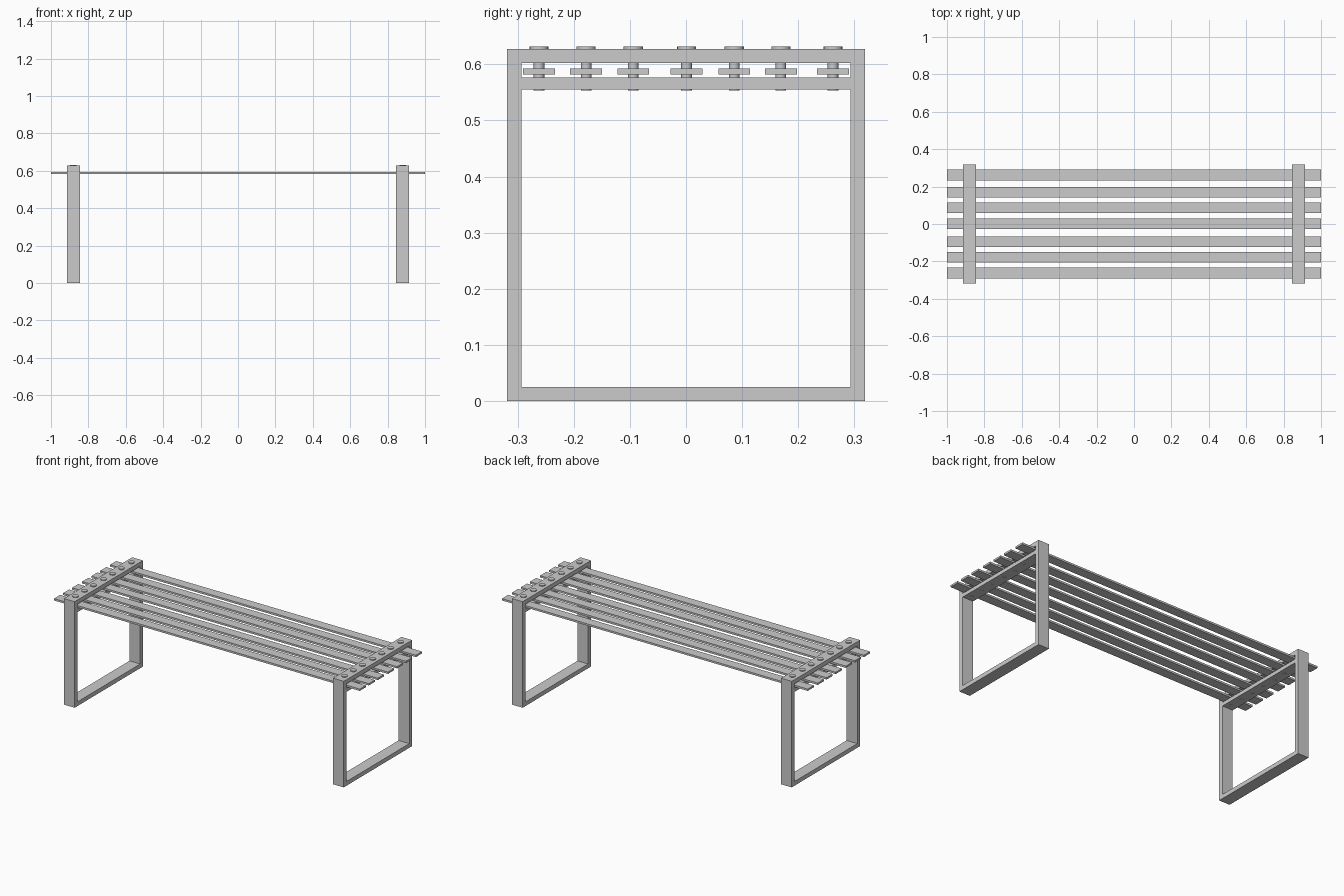
import bpy, bmesh

if "Cube" in bpy.data.objects:
    bpy.data.objects.remove(bpy.data.objects["Cube"])

FRAME_X = 0.88      # centre of each end frame
FRAME_W = 0.07      # frame depth along x
SLAT_Y = (-0.262, -0.178, -0.094, 0.001, 0.086, 0.169, 0.262)


def finish(name, bm):
    bmesh.ops.recalc_face_normals(bm, faces=bm.faces)
    mesh = bpy.data.meshes.new(name)
    bm.to_mesh(mesh)
    bm.free()
    obj = bpy.data.objects.new(name, mesh)
    bpy.context.collection.objects.link(obj)
    return obj


def box(name, x0, x1, y0, y1, z0, z1):
    bm = bmesh.new()
    bmesh.ops.create_cube(bm, size=1)
    for v in bm.verts:
        v.co = (x0 if v.co.x < 0 else x1,
                y0 if v.co.y < 0 else y1,
                z0 if v.co.z < 0 else z1)
    return finish(name, bm)


def mitred_frame(name, x):
    # rectangular loop with mitred corners, extruded along x
    outer = [(-0.319, 0), (0.319, 0), (0.319, 0.627), (-0.319, 0.627)]
    inner = [(-0.293, 0.025), (0.293, 0.025), (0.293, 0.602), (-0.293, 0.602)]
    bm = bmesh.new()
    o, i = ([bm.verts.new((x - FRAME_W / 2, y, z)) for y, z in ring]
            for ring in (outer, inner))
    faces = [bm.faces.new((o[k], o[(k + 1) % 4], i[(k + 1) % 4], i[k]))
             for k in range(4)]
    ext = bmesh.ops.extrude_face_region(bm, geom=faces, use_keep_orig=True)
    moved = [g for g in ext["geom"] if isinstance(g, bmesh.types.BMVert)]
    bmesh.ops.translate(bm, verts=moved, vec=(FRAME_W, 0, 0))
    return finish(name, bm)


def cylinder(name, radius, x, y, z0, z1, sides=16):
    bpy.ops.mesh.primitive_cylinder_add(
        vertices=sides, radius=radius, depth=z1 - z0,
        location=(x, y, (z0 + z1) / 2))
    obj = bpy.context.object
    obj.name = name
    bpy.ops.object.shade_smooth_by_angle()


# end frames, cross rails and bolts
for side, s in (("left", -1), ("right", 1)):
    x = s * FRAME_X
    mitred_frame(f"{side}_frame", x)
    box(f"{side}_cross_rail", x - FRAME_W / 2, x + FRAME_W / 2,
        -0.293, 0.293, 0.555, 0.577)
    for n, y in enumerate(SLAT_Y, 1):
        cylinder(f"{side}_bolt_shank_{n}", 0.0095, x, y, 0.553, 0.628)
        cylinder(f"{side}_bolt_head_{n}", 0.017, x, y, 0.626, 0.632)

# seat slats
for n, y in enumerate(SLAT_Y, 1):
    box(f"seat_slat_{n}", -1, 1, y - 0.0285, y + 0.0285, 0.582, 0.593)
